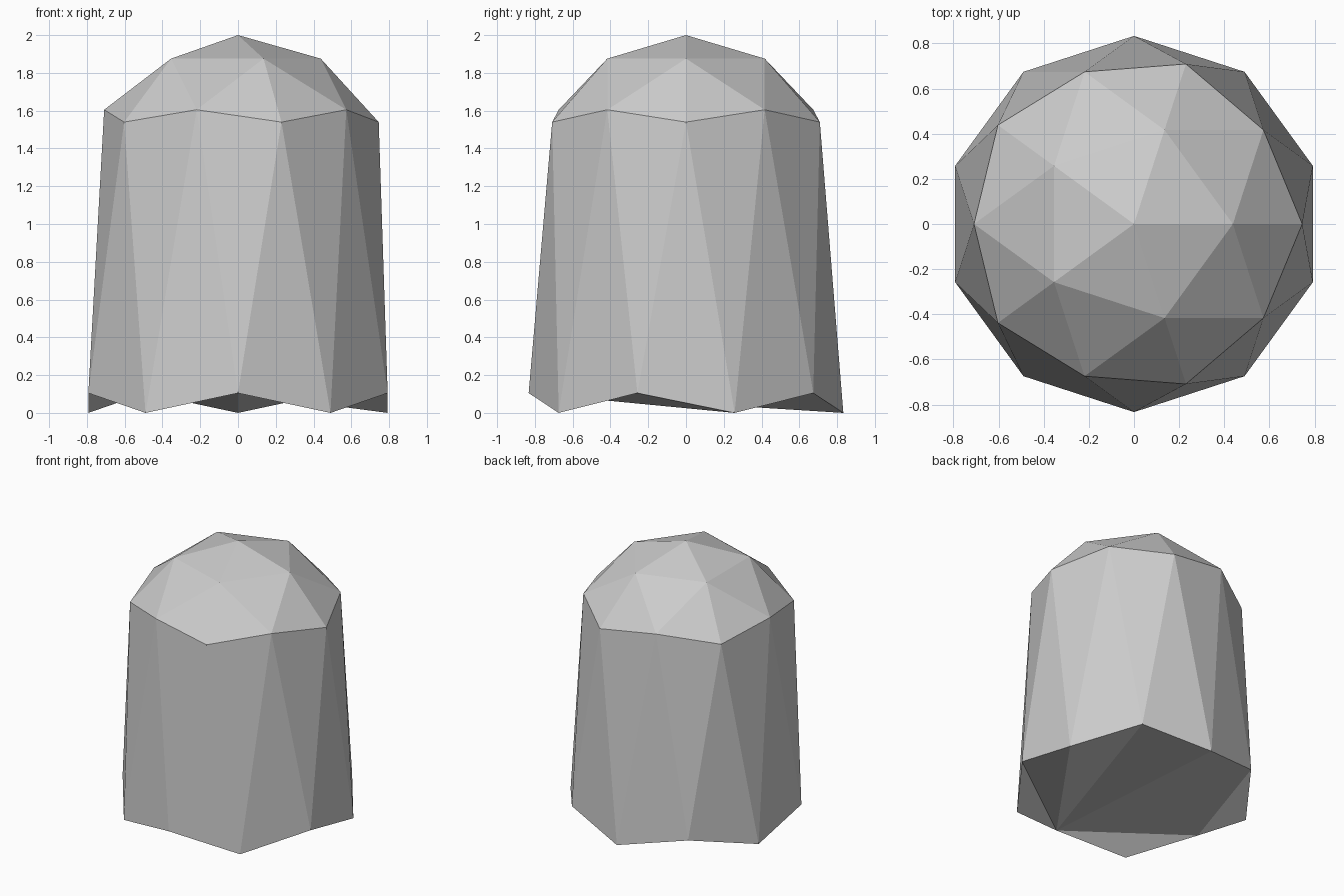
import bpy, bmesh, math

cube = bpy.data.objects.get("Cube")
if cube:
    bpy.data.objects.remove(cube, do_unlink=True)

RADIUS = 0.833
NOTCH = 0.105   # height of every second foot corner

grey = bpy.data.materials.new("plain grey")
grey.use_nodes = True
colour = (0.6, 0.6, 0.6, 1)
grey.diffuse_color = colour
grey.node_tree.nodes["Principled BSDF"].inputs["Base Color"].default_value = colour

# Faceted dome: upper half of a low-poly sphere
bm = bmesh.new()
bmesh.ops.create_icosphere(bm, subdivisions=2, radius=RADIUS)
lower = [v for v in bm.verts if v.co.z < -0.05]
bmesh.ops.delete(bm, geom=lower, context='VERTS')

# Stretch the equator down to a zigzag foot
rim = {}
for v in bm.verts:
    if v.co.z < 0.05:
        angle = math.degrees(math.atan2(v.co.y, v.co.x))
        step = round((angle + 90) / 36) % 10      # 0 is the front corner
        rim[step] = v
        v.co.z = NOTCH if step % 2 == 0 else 0
    else:
        v.co.z += 2 - RADIUS

# Underside: fan from the front corner, with one ear cut off
fan = [1, 2, 3, 4, 5, 6, 8, 9]
for a, b in zip(fan, fan[1:]):
    bm.faces.new((rim[0], rim[b], rim[a]))
bm.faces.new((rim[6], rim[8], rim[7]))
bmesh.ops.recalc_face_normals(bm, faces=bm.faces)

mesh = bpy.data.meshes.new("faceted_dome")
bm.to_mesh(mesh)
bm.free()
mesh.materials.append(grey)
body = bpy.data.objects.new("faceted_dome", mesh)
bpy.context.collection.objects.link(body)
